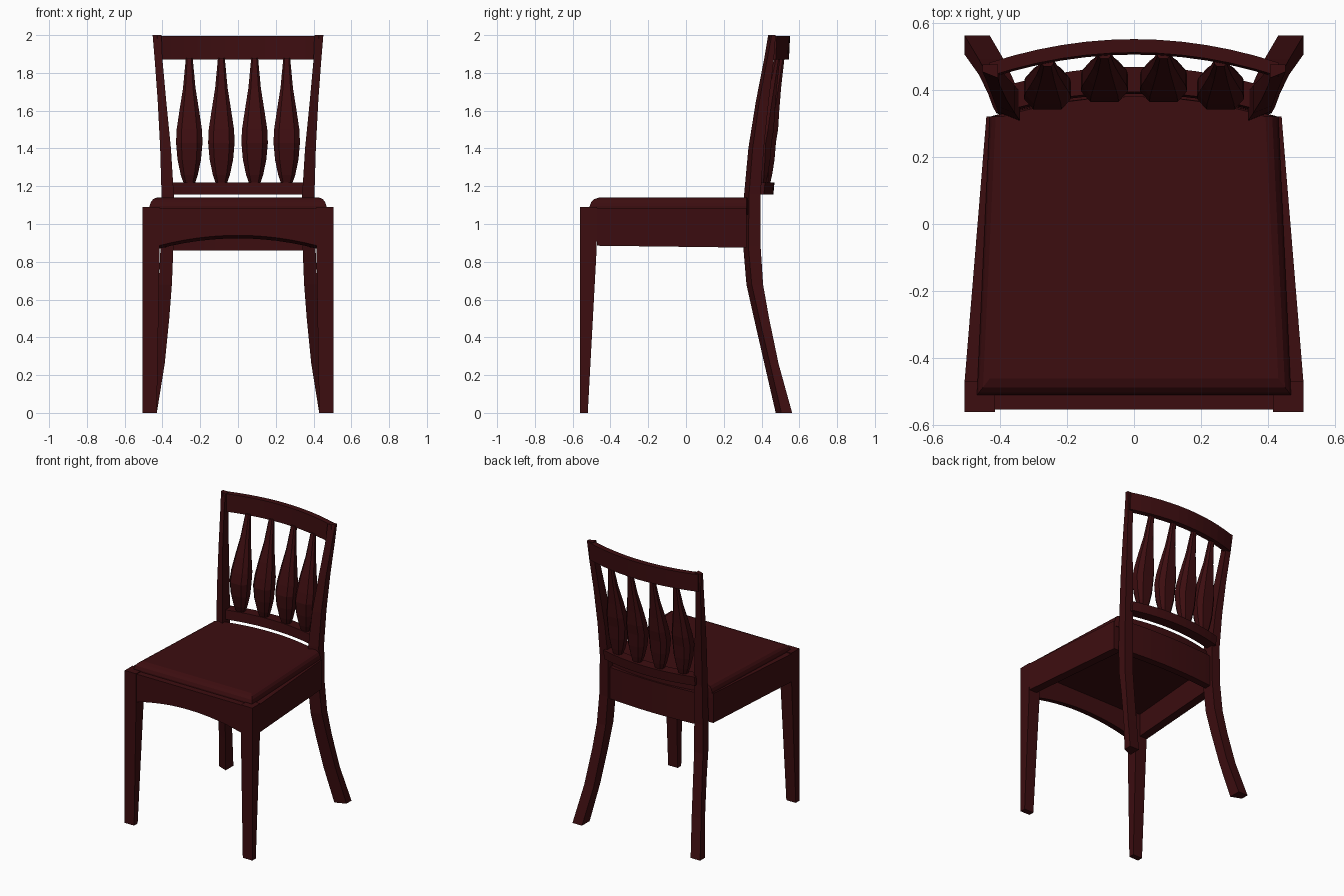
import bpy, bmesh

if "Cube" in bpy.data.objects:
    bpy.data.objects.remove(bpy.data.objects["Cube"])

wood = bpy.data.materials.new("dark_red_wood")
wood.diffuse_color = (0.045, 0.004, 0.005, 1)
wood.use_nodes = True
wood.node_tree.nodes["Principled BSDF"].inputs["Base Color"].default_value = wood.diffuse_color


def loft(name, rings, mirror=False):
    """Skin a row of equal-length point rings and cap both ends."""
    bm = bmesh.new()
    vs = [[bm.verts.new(p) for p in r] for r in rings]
    n = len(rings[0])
    for a, b in zip(vs, vs[1:]):
        for i in range(n):
            j = (i + 1) % n
            bm.faces.new((a[i], a[j], b[j], b[i]))
    bm.faces.new(vs[0])
    bm.faces.new(vs[-1])
    bmesh.ops.recalc_face_normals(bm, faces=bm.faces)
    me = bpy.data.meshes.new(name)
    bm.to_mesh(me)
    bm.free()
    me.materials.append(wood)
    ob = bpy.data.objects.new(name, me)
    bpy.context.collection.objects.link(ob)
    if mirror:
        ob.modifiers.new("mirror", 'MIRROR').use_mirror_merge = False
    return ob


def steps(w, n=12):
    return [w * (2 * i / n - 1) for i in range(n + 1)]


def arc_rail(name, w, centre, sag, thick, z0, z1, lean=0.0):
    """Bar bowed backwards, with its middle at y = centre."""
    rings = []
    for x in steps(w):
        y = centre - sag * (x / w) ** 2
        t = thick / 2
        rings.append([(x, y - t, z0), (x, y + t, z0),
                      (x, y + t + lean, z1), (x, y - t + lean, z1)])
    return loft(name, rings)


# Front legs: square block on top, tapering below the apron
legs = [(0, .43, -.52), (.87, .415, -.473), (1.09, .415, -.47)]
loft("front_leg", [[(xi, -.56, z), (.505, -.56, z), (.505, yb, z), (xi, yb, z)]
                   for z, xi, yb in legs], True)

# Back posts: splayed feet flowing into the raked back (z, x in, x out, y front, y back)
post = [(0, .43, .505, .475, .562), (.26, .388, .462, .415, .49),
        (.5, .364, .435, .36, .44), (.68, .35, .42, .32, .408),
        (.88, .342, .41, .303, .395), (1.16, .34, .405, .308, .395),
        (1.4, .355, .412, .33, .412), (1.65, .38, .425, .37, .438),
        (1.87, .40, .441, .413, .465), (2.0, .405, .452, .435, .475)]
loft("back_post", [[(a, f, z), (b, f + .4 * (b - a), z), (b, k, z), (a, k, z)]
                   for z, a, b, f, k in post], True)

# Front apron with arched, slightly sloping underside
apron = []
for x in steps(.42):
    z = .94 - .055 * (x / .42) ** 2
    apron.append([(x, -.553, z), (x, -.495, z - .016), (x, -.495, 1.085), (x, -.553, 1.085)])
loft("front_apron", apron)

# Side rails narrowing towards the back
loft("side_rail", [[(x - .06, y, z), (x, y, z), (x, y, 1.085), (x - .06, y, 1.085)]
                   for x, y, z in ((.505, -.47, .885), (.44, .32, .875))], True)

# Back seat rail, lower back rail and crest rail
arc_rail("back_seat_rail", .36, .365, .02, .05, .86, 1.085)
arc_rail("lower_back_rail", .36, .425, .05, .075, 1.155, 1.22, .006)
arc_rail("crest_rail", .43, .525, .07, .04, 1.87, 1.995, .006)


# Seat: rounded top edges and bowed back edge
def seat_ring(inset, z):
    w = .43 - inset
    pts = [(-.468 + inset, -.51 + inset * 1.3, z), (.468 - inset, -.51 + inset * 1.3, z)]
    return pts + [(-x, .38 - .06 * (x / w) ** 2, z) for x in steps(w)]


loft("seat", [seat_ring(i, z) for i, z in
              ((0, 1.05), (0, 1.095), (.006, 1.115), (.018, 1.131), (.038, 1.14))])

# Four faceted spindles (z, half width, y shift)
spindle = [(1.21, .028, 0), (1.26, .045, -.002), (1.34, .062, -.003), (1.43, .07, -.002),
           (1.5, .067, .012), (1.6, .052, .03), (1.72, .033, .055), (1.88, .018, .085)]
octagon = [(1, .35), (.6, .8), (-.6, .8), (-1, .35), (-1, -.35), (-.6, -.8), (.6, -.8), (1, -.35)]
for i, cx in enumerate((.088, .258)):
    cy = .425 - .05 * (cx / .36) ** 2
    loft(f"spindle_{i + 1}", [[(cx + u * r, cy + dy + v * r, z) for u, v in octagon]
                              for z, r, dy in spindle], True)
